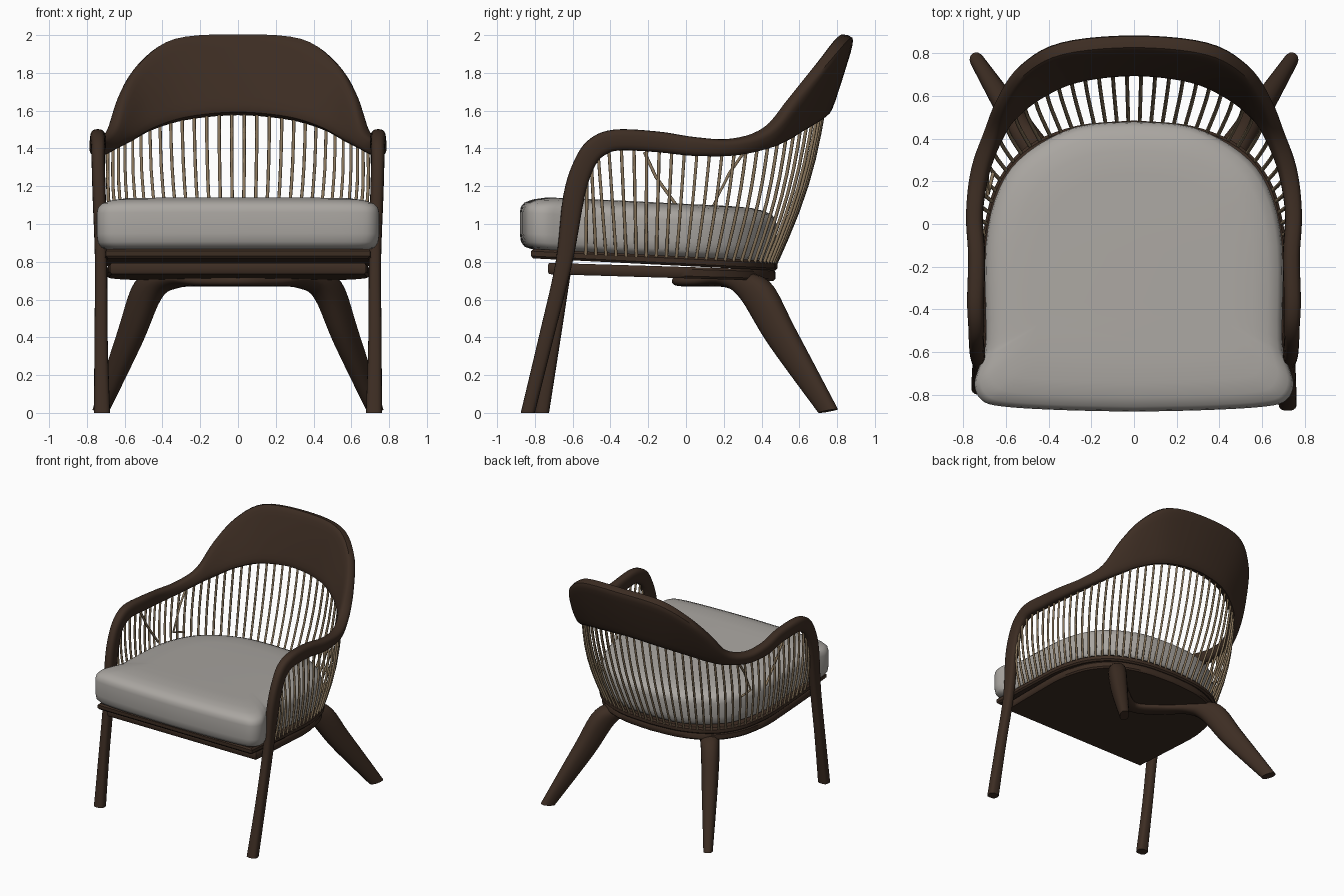
import bpy, bmesh, math
from mathutils import Vector as V

if "Cube" in bpy.data.objects:
    bpy.data.objects.remove(bpy.data.objects["Cube"])


def material(name, rgb):
    m = bpy.data.materials.new(name)
    m.diffuse_color = (*rgb, 1)
    m.use_nodes = True
    m.node_tree.nodes["Principled BSDF"].inputs["Base Color"].default_value = m.diffuse_color
    return m


WOOD = material("dark brown wood", (0.046, 0.026, 0.0165))
CORD = material("tan cord", (0.26, 0.187, 0.11))
FABRIC = material("grey fabric", (0.40, 0.38, 0.355))


def spline(keys, steps):
    """Catmull-Rom through tuples of any length."""
    out = []
    n = len(keys)
    for i in range(n - 1):
        p0, p1, p2, p3 = (keys[max(0, min(n - 1, i + k))] for k in (-1, 0, 1, 2))
        for s in range(steps):
            t = s / steps
            out.append(tuple(0.5 * (2 * b + (c - a) * t + (2 * a - 5 * b + 4 * c - d) * t * t
                                    + (3 * b - a - 3 * c + d) * t ** 3)
                             for a, b, c, d in zip(p0, p1, p2, p3)))
    out.append(tuple(keys[-1]))
    return out


def resample(pts, count):
    """Points at equal distances along a polyline."""
    pts = [V(p) for p in pts]
    d = [0]
    for a, b in zip(pts, pts[1:]):
        d.append(d[-1] + (b - a).length)
    out, j = [], 0
    for i in range(count):
        s = d[-1] * i / (count - 1)
        while j < len(d) - 2 and d[j + 1] < s:
            j += 1
        out.append(pts[j].lerp(pts[j + 1], (s - d[j]) / max(d[j + 1] - d[j], 1e-9)))
    return out


def skin(name, rings, mat, angle=40):
    """Join closed rings into a capped solid."""
    bm = bmesh.new()
    vr = [[bm.verts.new(p) for p in r] for r in rings]
    k = len(vr[0])
    for a, b in zip(vr, vr[1:]):
        for i in range(k):
            bm.faces.new((a[i], a[(i + 1) % k], b[(i + 1) % k], b[i]))
    bm.faces.new(vr[0][::-1])
    bm.faces.new(vr[-1])
    bmesh.ops.recalc_face_normals(bm, faces=bm.faces)
    me = bpy.data.meshes.new(name)
    bm.to_mesh(me)
    bm.free()
    ob = bpy.data.objects.new(name, me)
    bpy.context.collection.objects.link(ob)
    me.materials.append(mat)
    bpy.ops.object.select_all(action='DESELECT')
    ob.select_set(True)
    bpy.context.view_layer.objects.active = ob
    bpy.ops.object.shade_smooth_by_angle(angle=math.radians(angle))
    return ob


def bar(name, sections, mat, power=0.7, sides=20):
    """Loft through sections: edge point A, edge point B, thickness."""
    A = [V(s[0:3]) for s in sections]
    B = [V(s[3:6]) for s in sections]
    mid = [(a + b) / 2 for a, b in zip(A, B)]
    rings = []
    for i, s in enumerate(sections):
        tan = mid[min(i + 1, len(mid) - 1)] - mid[max(i - 1, 0)]
        h = (B[i] - A[i]) / 2
        n = tan.cross(h).normalized() * s[6] / 2
        p = power * min(1, max(.45, .13 / h.length))  # squarer edges on the wide shell
        ring = []
        for k in range(sides):
            a = 2 * math.pi * k / sides
            c, q = math.cos(a), math.sin(a)
            ring.append(mid[i] + h * math.copysign(abs(c) ** p, c)
                        + n * math.copysign(abs(q) ** p, q))
        rings.append(ring)
    return skin(name, rings, mat)


def flip(s):
    """Mirror a section to the left side."""
    return (-s[0], *s[1:3], -s[3], *s[4:])


def slab(name, half, profile, mat, z0, slope, angle=40):
    """Stack inset copies of a symmetric outline, tilted down to the back."""
    pts = half + [(-x, y) for x, y in half[-2:0:-1]]
    rings = []
    for inset, z in profile:
        f = 1 - inset / 0.7
        ring = []
        for x, y in pts:
            yy = -0.2 + (y + 0.2) * f
            ring.append(V((x * f, yy, z0 + z - slope * (yy + 0.85))))
        rings.append(ring)
    return skin(name, rings, mat, angle)


# Front legs, arms and back shell: one continuous swept rail
rail_keys = [
    (.72, -.80, 0, .72, -.875, 0, .085),
    (.725, -.70, .4, .725, -.78, .4, .07),
    (.725, -.60, .8, .725, -.69, .8, .065),
    (.735, -.535, 1.15, .735, -.65, 1.15, .07),
    (.74, -.48, 1.31, .74, -.59, 1.34, .07),
    (.74, -.42, 1.37, .74, -.51, 1.45, .075),
    (.74, -.34, 1.39, .745, -.38, 1.50, .08),
    (.735, -.15, 1.38, .74, -.15, 1.49, .08),
    (.745, .05, 1.36, .75, .05, 1.46, .08),
    (.71, .25, 1.365, .73, .25, 1.45, .085),
    (.64, .41, 1.40, .675, .43, 1.51, .085),
    (.57, .505, 1.435, .625, .575, 1.68, .085),
    (.45, .605, 1.50, .525, .72, 1.85, .085),
    (.27, .69, 1.555, .34, .822, 1.975, .09),
    (0, .722, 1.58, 0, .855, 2.0, .09)]


def left_leg(s):
    """The left front foot stands slightly further back."""
    x = list(flip(s))
    off = .075 * max(0, 1 - s[2] / .8)
    x[1] += off
    x[4] += off
    return tuple(x)


rail = spline(rail_keys + [left_leg(s) for s in rail_keys[-2::-1]], 5)
bar("arm_and_back_rail", rail, WOOD)

# Back legs joined by a bent beam under the seat
leg_keys = [
    (0, -.02, .67, 0, -.02, .725, .11),
    (.2, .09, .67, .2, .09, .725, .12),
    (.35, .21, .665, .38, .27, .74, .14),
    (.435, .30, .60, .515, .43, .70, .14),
    (.535, .445, .36, .61, .575, .44, .12),
    (.70, .705, .0, .755, .80, .02, .07)]
legs = spline([flip(s) for s in leg_keys[:0:-1]] + leg_keys, 5)
bar("back_legs_and_beam", legs, WOOD, 0.85)

# Seat frame: two stacked D-shaped boards
back_curve = spline([(.715, -.15), (.70, 0), (.64, .2), (.5, .365), (.27, .46), (0, .485)], 5)
upper = [(0, -.82), (.70, -.82), (.71, -.5)] + back_curve
edge = [(.012, 0), (0, .012), (0, .038), (.012, .05)]
slab("seat_frame_upper", upper, edge, WOOD, .82, .05)
lower = [(0, -.75), (.695, -.75), (.705, -.5)] + back_curve
lower = [(x * .975, y * .975) for x, y in lower]
slab("seat_frame_lower", lower, [(.01, 0), (0, .012), (0, .048), (.01, .06)], WOOD, .738, .03)

# Seat cushion with rounded edges
outline = spline([(0, -.88), (.35, -.872), (.62, -.855), (.715, -.825), (.748, -.75),
                  (.72, -.65), (.695, -.55), (.695, -.1), (.63, .17), (.5, .335),
                  (.27, .455), (0, .48)], 4)
slab("cushion", outline,
     [(.06, 0), (.025, .01), (.006, .035), (0, .08), (0, .19), (.006, .22),
      (.025, .243), (.07, .262), (.14, .275), (.25, .279)], FABRIC, .870, .05, 60)

# Cords strung between the frame edge and the rail
COUNT = 56
top_line = [V(s[0:3]).lerp(V(s[3:6]), .1) for s in rail[17:-17]]
base_half = [(.708, -.53), (.708, -.3)] + [(x * .985, y * .985) for x, y in back_curve]
base_line = [(x, y, .855 - .05 * (y + .85)) for x, y in
             base_half + [(-x, y) for x, y in base_half[-2::-1]]]
cu = bpy.data.curves.new("cords", 'CURVE')
cu.dimensions = '3D'
cu.bevel_depth = .009
cu.bevel_resolution = 1
cu.use_fill_caps = True


def cord(pts):
    sp = cu.splines.new('POLY')
    sp.points.add(len(pts) - 1)
    for p, q in zip(sp.points, pts):
        p.co = (*q, 1)


for a, b in zip(resample(base_line, COUNT), resample(top_line, COUNT)):
    out = V((a.x, max(a.y + .1, 0), 0)).normalized() * (.022 + .03 * max(a.y, 0))
    cord([a.lerp(b, t / 6) + out * math.sin(math.pi * t / 6) for t in range(7)])
# Two loose cords inside the left arm
cord([(-.73, -.22, 1.38), (-.715, -.16, 1.25), (-.705, -.03, 1.07)])
cord([(-.69, .30, 1.37), (-.69, .23, 1.27), (-.685, .14, 1.09), (-.66, .24, 1.06)])
cu.materials.append(CORD)
bpy.context.collection.objects.link(bpy.data.objects.new("cords", cu))
